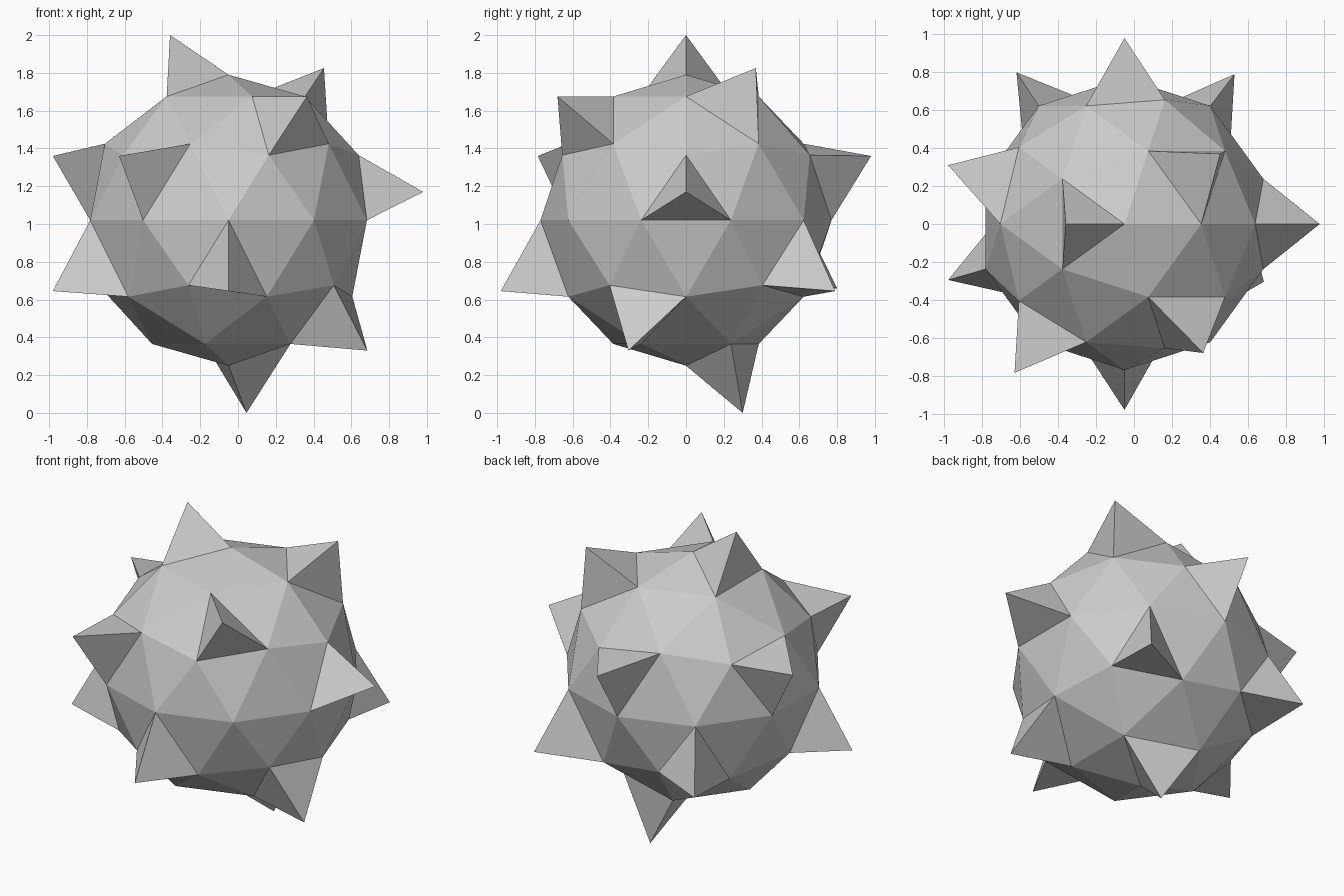
import bpy, bmesh
from mathutils import Vector

if "Cube" in bpy.data.objects:
    bpy.data.objects.remove(bpy.data.objects["Cube"])

CENTRE = Vector((-0.05, 0.0, 1.02))
RADIUS = 0.77

# Spike tips, from the top of the ball to the bottom
TIPS = [
    (-0.36, 0.00, 2.00), (0.455, 0.37, 1.825), (0.365, -0.68, 1.675),
    (-0.98, 0.31, 1.36), (-0.63, -0.785, 1.36), (-0.05, 0.98, 1.36),
    (0.98, 0.00, 1.17),
    (-0.98, -0.295, 0.645), (-0.05, -0.98, 0.645), (0.53, 0.79, 0.645),
    (-0.62, 0.80, 0.66),
    (0.685, -0.305, 0.33), (0.045, 0.30, 0.00),
]

# Low-poly ball of 80 triangles
bm = bmesh.new()
bmesh.ops.create_icosphere(bm, subdivisions=2, radius=RADIUS)
bmesh.ops.translate(bm, verts=bm.verts, vec=CENTRE)
bm.normal_update()
ball_faces = list(bm.faces)

# Raise the face under each tip into a three-sided spike
for tip in map(Vector, TIPS):
    direction = (tip - CENTRE).normalized()
    face = max((f for f in ball_faces if f.is_valid),
               key=lambda f: (f.calc_center_median() - CENTRE).normalized().dot(direction))
    ball_faces.remove(face)
    result = bmesh.ops.poke(bm, faces=[face])
    result["verts"][0].co = tip

bm.normal_update()
mesh = bpy.data.meshes.new("spiked_ball")
bm.to_mesh(mesh)
bm.free()
ball = bpy.data.objects.new("spiked_ball", mesh)
bpy.context.collection.objects.link(ball)
